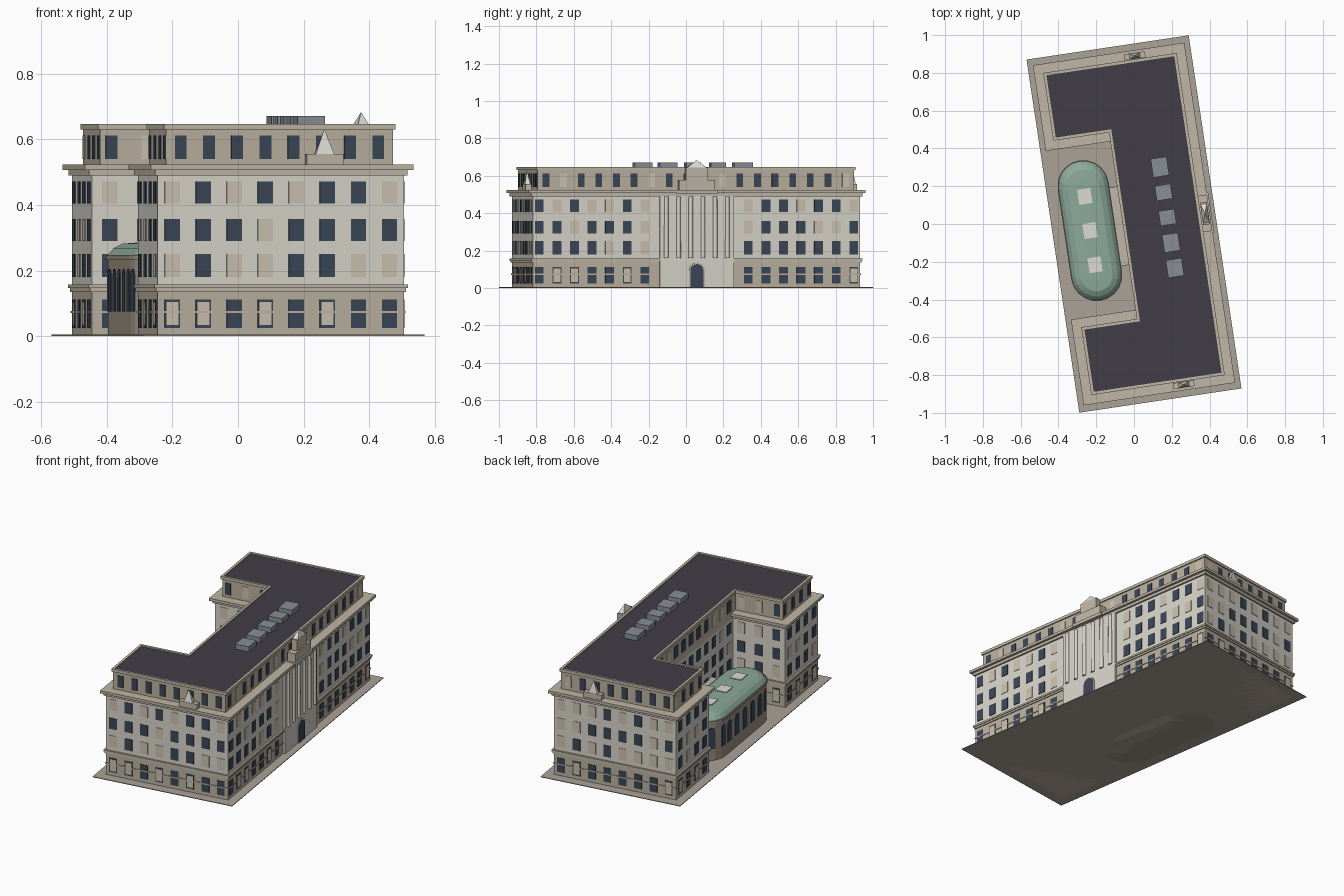
import bpy, bmesh, math, random
from mathutils import Matrix, Vector

if "Cube" in bpy.data.objects:
    bpy.data.objects.remove(bpy.data.objects["Cube"])

random.seed(4)
TURN = math.radians(8.5)   # whole block is turned on its plot
INNER = -0.055             # courtyard rear wall


def mat(name, h):
    m = bpy.data.materials.new(name)
    c = [(int(h[i:i + 2], 16) / 255) ** 2.2 for i in (0, 2, 4)]
    m.diffuse_color = (*c, 1)
    m.use_nodes = True
    m.node_tree.nodes["Principled BSDF"].inputs["Base Color"].default_value = m.diffuse_color
    return m


PAVE, TAN, WHITE = mat("paving", "a9a196"), mat("tan_stone", "b9ae9d"), mat("pale_stone", "d6d2c8")
TRIM, ROOF, GLASS = mat("trim_stone", "bdb4a4"), mat("roof_dark", "434148"), mat("glass", "3c4857")
BLIND, GREEN, UNIT = mat("blind", "c9bfae"), mat("copper_green", "8ba899"), mat("unit_grey", "868d92")
LIGHT, DRUM = mat("skylight_pale", "dad9d3"), mat("drum_stone", "9c9284")


def finish(bm, name, m):
    bmesh.ops.recalc_face_normals(bm, faces=bm.faces)
    me = bpy.data.meshes.new(name)
    bm.to_mesh(me)
    bm.free()
    me.materials.append(m)
    ob = bpy.data.objects.new(name, me)
    ob.rotation_euler.z = TURN
    bpy.context.collection.objects.link(ob)
    return ob


def box(bm, c, s, ang=0):
    bmesh.ops.create_cube(bm, size=1, matrix=Matrix.Translation(c) @ Matrix.Rotation(ang, 4, 'Z') @ Matrix.Diagonal((*s, 1)))


def boxes(name, m, items):
    bm = bmesh.new()
    for c, s in items:
        box(bm, c, s)
    return finish(bm, name, m)


def loft(name, m, rings):
    """Skin a stack of (outline, z) loops and cap both ends."""
    bm = bmesh.new()
    vs = [[bm.verts.new((x, y, z)) for x, y in o] for o, z in rings]
    n = len(vs[0])
    for a, b in zip(vs, vs[1:]):
        for i in range(n):
            bm.faces.new((a[i], a[(i + 1) % n], b[(i + 1) % n], b[i]))
    bm.faces.new(vs[0])
    bm.faces.new(vs[-1])
    return finish(bm, name, m)


def u_plan(e, inner=INNER):
    x, y, w = 0.38 + e, 0.885 + e, 0.476 - e
    return [(x, -y), (x, y), (-x, y), (-x, w), (inner, w), (inner, -w), (-x, -w), (-x, -y)]


def level(name, m, e, z0, z1):
    return loft(name, m, [(u_plan(e), z0), (u_plan(e), z1)])


# plot and stacked storeys
boxes("plot", PAVE, [((0, 0, 0.002), (0.868, 1.89, 0.004))])
level("ground_storey", TAN, 0, 0, 0.14)
level("ground_sill_band", TAN, 0.004, 0.07, 0.077)
level("string_course_lower", TRIM, 0.006, 0.135, 0.146)
level("string_course_upper", TRIM, 0.011, 0.146, 0.157)
level("main_storeys", WHITE, 0, 0.15, 0.495)
level("cornice_lower", TRIM, 0.01, 0.49, 0.507)
level("cornice_upper", TRIM, 0.025, 0.507, 0.523)
level("attic_storey", TAN, -0.03, 0.52, 0.632)
level("roof_deck", ROOF, -0.031, 0.63, 0.641)

# parapet ring round the roof
bm = bmesh.new()
loops = [[bm.verts.new((x, y, z)) for x, y in o] for o, z in (
    (u_plan(-0.023, INNER - 0.004), 0.63), (u_plan(-0.023, INNER - 0.004), 0.648),
    (u_plan(-0.038, INNER + 0.01), 0.648), (u_plan(-0.038, INNER + 0.01), 0.63))]
for k in range(4):
    a, b = loops[k], loops[(k + 1) % 4]
    for i in range(8):
        bm.faces.new((a[i], a[(i + 1) % 8], b[(i + 1) % 8], b[i]))
finish(bm, "parapet", TRIM)

# windows, dark or with blinds drawn
glass, blind = bmesh.new(), bmesh.new()
ROWS = [(0.025, 0.112), (0.18, 0.25), (0.29, 0.357), (0.405, 0.472)]
ATTIC = [(0.54, 0.612)]


def windows(p0, p1, n, rows, w=0.047):
    """n window columns from p0 to p1; walls run anticlockwise."""
    a, b = Vector((*p0, 0)), Vector((*p1, 0))
    ang = math.atan2(b.y - a.y, b.x - a.x)
    out = Vector((math.sin(ang), -math.cos(ang), 0))
    for i in range(n):
        for z0, z1 in rows:
            c = a.lerp(b, i / (n - 1)) + Vector((0, 0, (z0 + z1) / 2))
            s = (w, 0.006, z1 - z0)
            if z0 < 0.1:
                box(glass, c, s, ang)
                if random.random() < 0.4:
                    box(blind, c + out * 0.001, (w - 0.01, 0.006, z1 - z0 - 0.016), ang)
            else:
                box(blind if random.random() < 0.3 else glass, c, s, ang)


for s in (-1, 1):
    x0, x1 = -0.335 * s, 0.335 * s
    # end facades (south, north)
    windows((-0.335 * -s, 0.885 * s) if s > 0 else (-0.335, -0.885),
            (-0.335, 0.885) if s > 0 else (0.335, -0.885), 8, ROWS)
    windows((0.305 * s, 0.855 * s), (-0.305 * s, 0.855 * s), 8, ATTIC, 0.036)
    # east facade either side of the pavilion
    lo, hi = sorted((0.28 * s, 0.85 * s))
    windows((0.38, lo), (0.38, hi), 7, ROWS)
    # wing ends facing west
    lo, hi = sorted((0.53 * s, 0.835 * s))
    windows((-0.38, hi), (-0.38, lo), 4, ROWS)
    windows((-0.35, hi), (-0.35, lo), 4, ATTIC, 0.036)
    # wing sides facing the courtyard
    xa, xb = (-0.325, -0.105) if s > 0 else (-0.105, -0.325)
    windows((xa, 0.476 * s), (xb, 0.476 * s), 3, ROWS)
    windows((xa + 0.01, 0.506 * s), (xb + 0.01, 0.506 * s), 3, ATTIC, 0.036)
windows((0.35, -0.81), (0.35, 0.81), 18, ATTIC, 0.036)
windows((INNER, 0.425), (INNER, -0.425), 10, ROWS + ATTIC)
finish(glass, "window_glass", GLASS)
finish(blind, "window_blinds", BLIND)


def arch(bm, c, ang, w, h, d):
    """Round-headed panel; c is the middle of its foot."""
    r = w / 2
    pts = [(-r, 0), (r, 0)] + [(r * math.cos(t * math.pi / 8), h - r + r * math.sin(t * math.pi / 8)) for t in range(9)]
    M = Matrix.Translation(c) @ Matrix.Rotation(ang, 4, 'Z')
    f = bm.faces.new([bm.verts.new(M @ Vector((x, d / 2, z))) for x, z in pts])
    g = bmesh.ops.extrude_face_region(bm, geom=[f])["geom"]
    off = M.to_3x3() @ Vector((0, -d, 0))
    bmesh.ops.translate(bm, vec=off, verts=[v for v in g if isinstance(v, bmesh.types.BMVert)])


# entrance pavilion with colonnade, door and crowning blocks
boxes("pavilion", WHITE, [((0.37, 0, 0.2465), (0.046, 0.4, 0.493))])
boxes("pavilion_cornice", TRIM, [((0.385, 0, 0.514), (0.056, 0.22, 0.02))])
bm = bmesh.new()
for i in range(6):
    bmesh.ops.create_cone(bm, cap_ends=True, segments=16, radius1=0.012, radius2=0.011, depth=0.33,
                          matrix=Matrix.Translation((0.394, -0.165 + 0.066 * i, 0.325)))
ob = finish(bm, "columns", WHITE)
for p in ob.data.polygons:
    p.use_smooth = len(p.vertices) == 4
for name, m, w, h, d in (("door_surround", TRIM, 0.085, 0.132, 0.008), ("door", GLASS, 0.07, 0.124, 0.012)):
    bm = bmesh.new()
    arch(bm, (0.393, 0, 0.004), math.pi / 2, w, h, d)
    finish(bm, name, m)
boxes("crown_blocks", TRIM, [((0.38, 0, 0.55), (0.05, 0.195, 0.056)), ((0.38, 0, 0.61), (0.036, 0.12, 0.07))])

# pyramid finials over the pavilion and both ends
def pyramid(name, c, sx, sy, h):
    o = lambda k: [(c[0] + k * a * sx / 2, c[1] + k * b * sy / 2) for a, b in ((-1, -1), (1, -1), (1, 1), (-1, 1))]
    loft(name, LIGHT, [(o(1), c[2]), (o(0.02), c[2] + h)])


pyramid("crown_pyramid", (0.38, 0, 0.645), 0.034, 0.1, 0.038)
for s, n in ((-1, "south"), (1, "north")):
    boxes(n + "_finial_base", TRIM, [((0.135, 0.88 * s, 0.539), (0.112, 0.032, 0.034))])
    pyramid(n + "_finial", (0.135, 0.88 * s, 0.556), 0.056, 0.028, 0.075)

# rooftop plant
boxes("rooftop_units", UNIT, [((0.18, 0.278 - 0.135 * i, 0.655), (0.085, w, 0.034))
                              for i, w in enumerate((0.1, 0.08, 0.08, 0.095, 0.095))])

# courtyard hall with rounded ends
HX, HL = -0.236, 0.24


def stadium(r, n=10):
    return [(HX + r * math.cos(t * math.pi / n + k), (HL if k == 0 else -HL) + r * math.sin(t * math.pi / n + k))
            for k in (0, math.pi) for t in range(n + 1)]


loft("hall_walls", DRUM, [(stadium(0.13), 0), (stadium(0.13), 0.236)])
loft("hall_cornice", DRUM, [(stadium(0.136), 0.232), (stadium(0.136), 0.247)])
loft("hall_roof", GREEN, [(stadium(0.133), 0.245), (stadium(0.112), 0.268), (stadium(0.085), 0.282), (stadium(0.03), 0.286)])
boxes("hall_skylights", LIGHT, [((HX, v, 0.284), (0.07, 0.08, 0.014)) for v in (0.183, 0, -0.183)])
boxes("hall_link", TRIM, [((-0.085, 0, 0.118), (0.07, 0.42, 0.236))])
bm = bmesh.new()
for i in range(5):
    arch(bm, (HX - 0.13, -0.19 + 0.095 * i, 0.075), -math.pi / 2, 0.05, 0.13, 0.006)
for s in (-1, 1):
    for t in (27, 63, 99, 135, 171):
        a = math.radians(t) * s
        r = 0.13 * math.cos(math.pi / 20)
        arch(bm, (HX + r * math.cos(a), HL * s + r * math.sin(a), 0.075), a + math.pi / 2, 0.036, 0.13, 0.006)
finish(bm, "hall_windows", GLASS)
